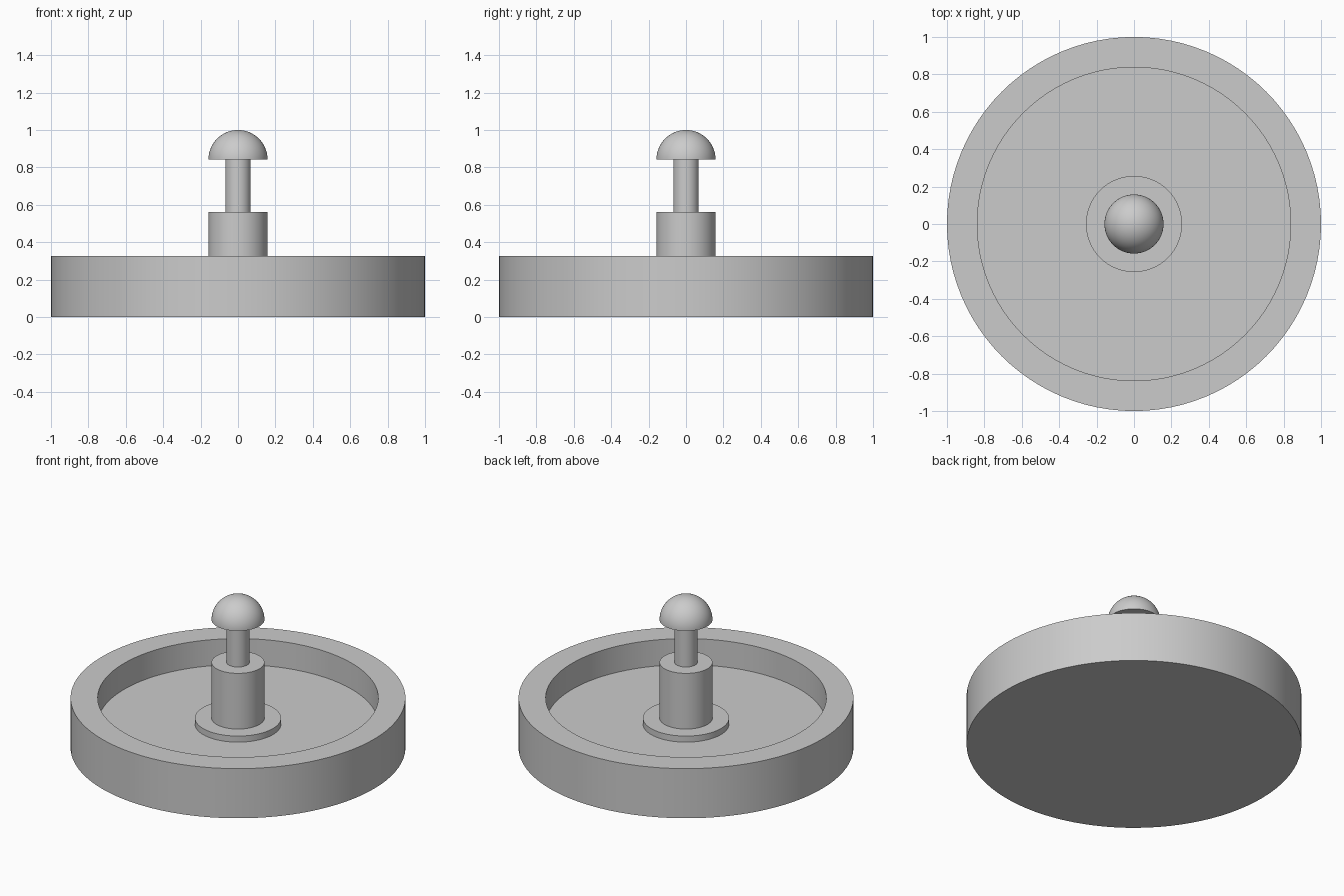
import bpy
import bmesh
import math

SEGMENTS = 96

if "Cube" in bpy.data.objects:
    bpy.data.objects.remove(bpy.data.objects["Cube"], do_unlink=True)

grey = bpy.data.materials.new("plain grey")
grey.use_nodes = True
colour = (0.6, 0.6, 0.6, 1)
grey.diffuse_color = colour
grey.node_tree.nodes["Principled BSDF"].inputs["Base Color"].default_value = colour


def lathe(name, profile):
    """Spin a (radius, height) profile around the z axis."""
    bm = bmesh.new()
    verts = [bm.verts.new((r, 0, z)) for r, z in profile]
    edges = [bm.edges.new(pair) for pair in zip(verts, verts[1:])]
    bmesh.ops.spin(bm, geom=verts + edges, cent=(0, 0, 0), axis=(0, 0, 1),
                   angle=math.tau, steps=SEGMENTS, use_merge=True)
    bmesh.ops.remove_doubles(bm, verts=bm.verts, dist=0.0001)
    bmesh.ops.recalc_face_normals(bm, faces=bm.faces)
    mesh = bpy.data.meshes.new(name)
    bm.to_mesh(mesh)
    bm.free()
    mesh.materials.append(grey)
    obj = bpy.data.objects.new(name, mesh)
    bpy.context.collection.objects.link(obj)
    bpy.ops.object.select_all(action="DESELECT")
    obj.select_set(True)
    bpy.context.view_layer.objects.active = obj
    bpy.ops.object.shade_smooth_by_angle(angle=math.radians(30))
    return obj


def cylinder(name, radius, bottom, top):
    return lathe(name, [(0, bottom), (radius, bottom), (radius, top), (0, top)])


# Dish with a raised rim around a sunken floor
FLOOR = 0.155
lathe("dish", [(0, 0), (1, 0), (1, 0.327), (0.838, 0.327), (0.838, FLOOR), (0, FLOOR)])

# Stepped centre post
cylinder("flange", 0.257, FLOOR, 0.195)
cylinder("hub", 0.158, 0.195, 0.562)
cylinder("shaft", 0.068, 0.562, 0.842)

# Half-round knob with a flat underside
KNOB, STEPS = 0.158, 20
angles = [math.pi / 2 * i / STEPS for i in range(STEPS)]
arc = [(KNOB * math.cos(a), 0.842 + KNOB * math.sin(a)) for a in angles]
lathe("knob", [(0, 0.842)] + arc + [(0, 0.842 + KNOB)])
